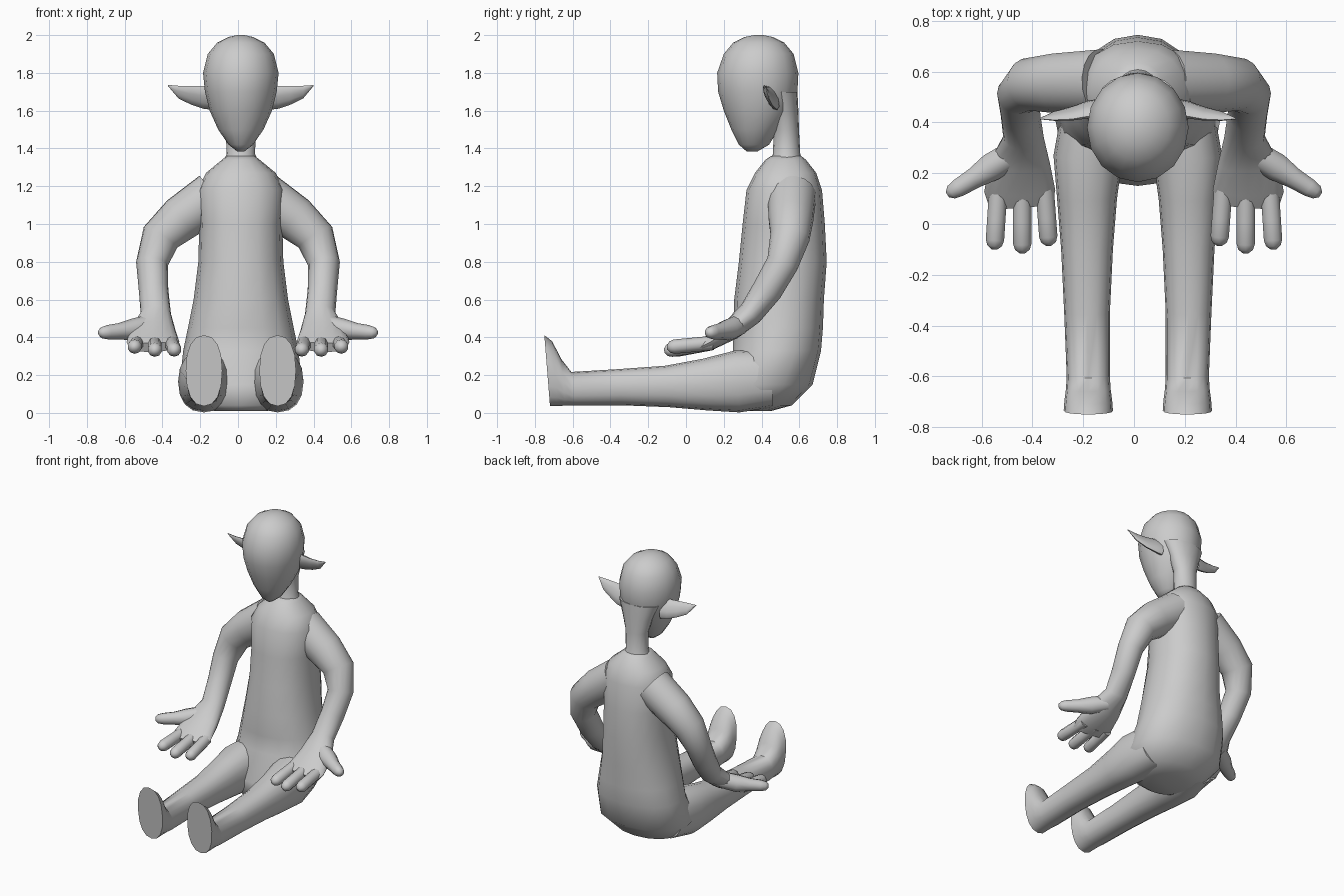
import bpy, bmesh, math
from mathutils import Vector

MID = 0.015  # x of the body's symmetry plane


def loft(name, rings, u=(1, 0, 0), tangent=None, sides=16, power=2.0):
    """Skin elliptical rings (centre, radius_u, radius_v) along a path."""
    bm = bmesh.new()
    pts = [Vector(r[0]) for r in rings]
    u = Vector(u)
    loops = []
    for i, (c, ru, rv) in enumerate(rings):
        t = Vector(tangent) if tangent else pts[min(i + 1, len(pts) - 1)] - pts[max(i - 1, 0)]
        t.normalize()
        u = (u - t * u.dot(t)).normalized()
        v = t.cross(u)
        loop = []
        for k in range(sides):
            a = 2 * math.pi * k / sides
            ca, sa = math.cos(a), math.sin(a)
            x = math.copysign(abs(ca) ** (2 / power), ca)
            y = math.copysign(abs(sa) ** (2 / power), sa)
            loop.append(bm.verts.new(pts[i] + u * ru * x + v * rv * y))
        loops.append(loop)
    for a, b in zip(loops, loops[1:]):
        for k in range(sides):
            n = (k + 1) % sides
            bm.faces.new((a[k], a[n], b[n], b[k]))
    bm.faces.new(loops[0])
    bm.faces.new(loops[-1])
    bmesh.ops.recalc_face_normals(bm, faces=bm.faces)
    me = bpy.data.meshes.new(name)
    bm.to_mesh(me)
    bm.free()
    ob = bpy.data.objects.new(name, me)
    bpy.context.collection.objects.link(ob)
    return ob


def stack(name, profile, power=2.0):
    """Horizontal rings given as (z, y front, y back, half width)."""
    rings = [((MID, (f + b) / 2, z), w, (b - f) / 2) for z, f, b, w in profile]
    return loft(name, rings, tangent=(0, 0, 1), power=power)


def digit(name, a, b, r):
    """Round-tipped finger from a to b."""
    a, b = Vector(a), Vector(b)
    d = (b - a).normalized()
    rings = [(a, r, r), (a.lerp(b, 0.5), r, r), (b - d * r, r, r),
             (b - d * r * 0.4, r * 0.8, r * 0.8), (b, r * 0.3, r * 0.3)]
    return loft(name, rings, u=(0, 0, 1), sides=10)


# Torso, neck and head
stack("torso", [(0.01, 0.20, 0.45, 0.14), (0.04, 0.16, 0.56, 0.24), (0.15, 0.15, 0.67, 0.325),
                (0.33, 0.25, 0.715, 0.305), (0.45, 0.25, 0.725, 0.28), (0.6, 0.255, 0.73, 0.25),
                (0.8, 0.28, 0.745, 0.225), (1.0, 0.30, 0.735, 0.22), (1.18, 0.32, 0.72, 0.23),
                (1.27, 0.365, 0.69, 0.185), (1.34, 0.42, 0.635, 0.10), (1.36, 0.45, 0.61, 0.075)], 2.2)
stack("neck", [(1.30, 0.43, 0.63, 0.11), (1.37, 0.46, 0.605, 0.075), (1.5, 0.465, 0.598, 0.08),
               (1.6, 0.45, 0.595, 0.11), (1.7, 0.42, 0.59, 0.15)])
stack("head", [(1.385, 0.32, 0.38, 0.02), (1.42, 0.28, 0.44, 0.065), (1.5, 0.24, 0.49, 0.12),
               (1.6, 0.20, 0.56, 0.165), (1.7, 0.17, 0.59, 0.19), (1.8, 0.165, 0.595, 0.20),
               (1.9, 0.20, 0.57, 0.175), (1.96, 0.25, 0.52, 0.125), (1.99, 0.31, 0.46, 0.065),
               (2.0, 0.36, 0.41, 0.02)])

for s, side in ((-1, "right"), (1, "left")):
    # Pointed ear
    loft(side + "_ear", [((MID + s * x, y, z), h, w) for x, y, z, h, w in
                         ((0.15, 0.455, 1.668, 0.07, 0.03), (0.20, 0.45, 1.67, 0.065, 0.025),
                          (0.26, 0.435, 1.68, 0.054, 0.018), (0.33, 0.425, 1.698, 0.037, 0.012),
                          (0.385, 0.415, 1.733, 0.003, 0.003))],
         u=(0, -0.4, 0.9), tangent=(s, 0, 0), sides=10)

    # Leg with upturned foot and flat sole: x, y, z bottom, z top, half width
    loft(side + "_leg", [((MID + s * x, y, (lo + hi) / 2), w, (hi - lo) / 2) for x, y, lo, hi, w in
                         ((0.16, 0.45, 0.03, 0.34, 0.14), (0.195, 0.27, 0.002, 0.33, 0.137),
                          (0.20, 0.10, 0.013, 0.287, 0.118), (0.20, -0.10, 0.03, 0.25, 0.102),
                          (0.20, -0.35, 0.04, 0.232, 0.09), (0.195, -0.60, 0.04, 0.217, 0.085),
                          (0.195, -0.65, 0.038, 0.285, 0.088), (0.195, -0.695, 0.036, 0.38, 0.094),
                          (0.195, -0.735, 0.035, 0.412, 0.097))],
         tangent=(0, -1, -0.08), power=2.3)

    # Arm from the knuckles back up into the shoulder
    loft(side + "_arm", [((s * x, y, z), w, t) for x, y, z, w, t in
                         ((0.445, 0.075, 0.348, 0.125, 0.028), (0.45, 0.13, 0.375, 0.14, 0.042),
                          (0.45, 0.24, 0.44, 0.12, 0.055), (0.435, 0.34, 0.525, 0.08, 0.066),
                          (0.447, 0.43, 0.65, 0.078, 0.08), (0.455, 0.51, 0.79, 0.085, 0.085),
                          (0.41, 0.55, 0.93, 0.105, 0.105), (0.30, 0.555, 1.03, 0.122, 0.12),
                          (0.13, 0.56, 1.15, 0.13, 0.13))])

    # Three fingers and a thumb
    for i, (x, tip_y, tip_z) in enumerate(((0.55, -0.10, 0.347), (0.44, -0.115, 0.328),
                                           (0.335, -0.085, 0.328))):
        digit(f"{side}_finger_{i + 1}", (s * (x * 0.85 + 0.067), 0.14, 0.37),
              (s * x, tip_y, tip_z), 0.038)
    loft(side + "_thumb", [((s * x, y, z), r, r) for x, y, z, r in
                           ((0.47, 0.28, 0.465, 0.055), (0.56, 0.225, 0.44, 0.058),
                            (0.63, 0.18, 0.432, 0.043), (0.69, 0.143, 0.427, 0.038),
                            (0.72, 0.125, 0.425, 0.03), (0.735, 0.115, 0.425, 0.012))],
         u=(0, 0, 1), sides=10)

# Smooth shading, sharp sole edges
for ob in bpy.data.objects:
    ob.select_set(True)
    bpy.context.view_layer.objects.active = ob
bpy.ops.object.shade_smooth_by_angle(angle=math.radians(50))
